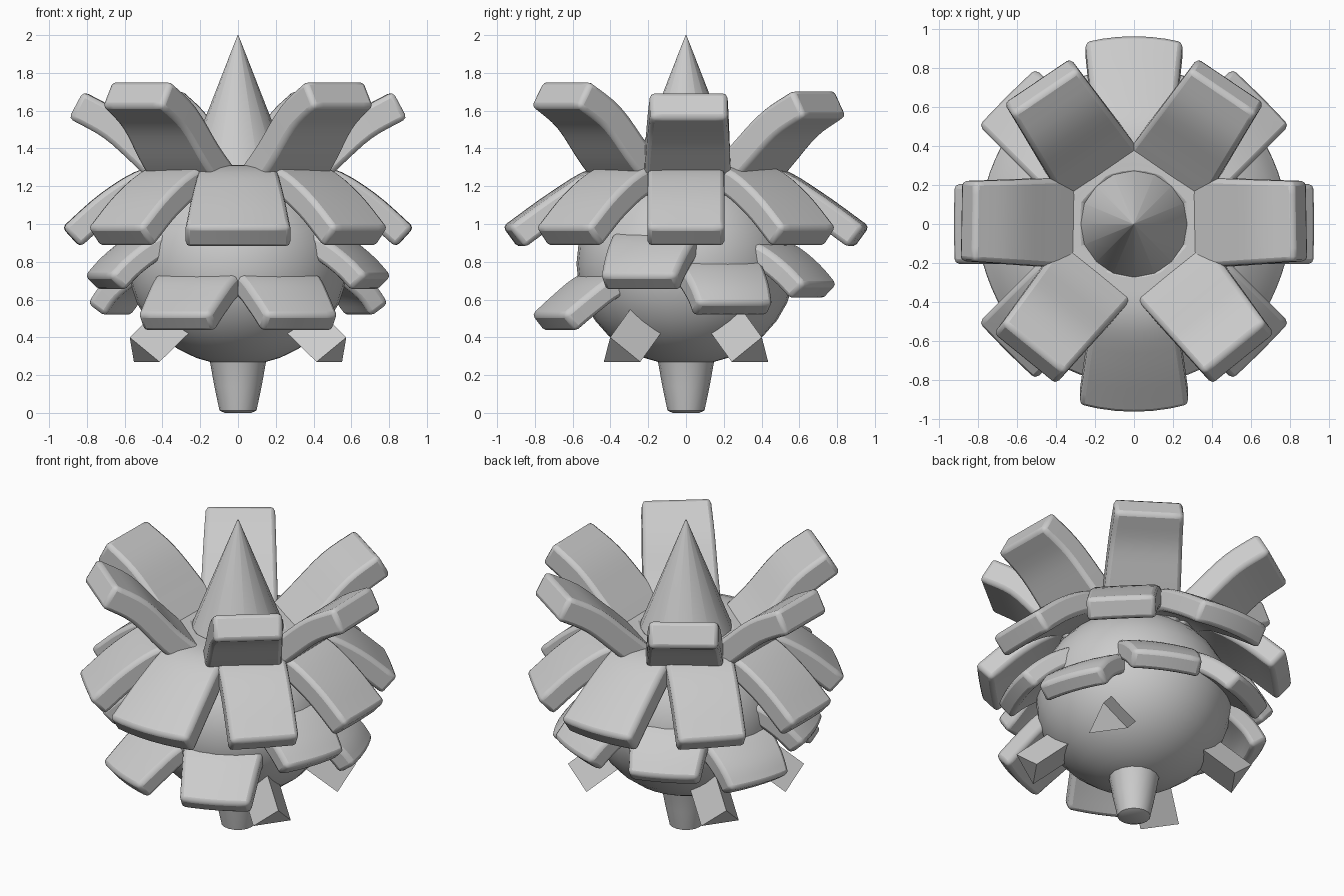
import bpy, bmesh, math
from mathutils import Vector

if "Cube" in bpy.data.objects:
    bpy.data.objects.remove(bpy.data.objects["Cube"])

grey = bpy.data.materials.new("plain grey")
grey.diffuse_color = (0.6, 0.6, 0.6, 1)
grey.use_nodes = True
grey.node_tree.nodes["Principled BSDF"].inputs["Base Color"].default_value = grey.diffuse_color


def finish(obj, angle=35):
    obj.data.materials.append(grey)
    bpy.ops.object.select_all(action='DESELECT')
    obj.select_set(True)
    bpy.context.view_layer.objects.active = obj
    bpy.ops.object.shade_smooth_by_angle(angle=math.radians(angle))


def make(name, bm):
    bmesh.ops.recalc_face_normals(bm, faces=bm.faces)
    me = bpy.data.meshes.new(name)
    bm.to_mesh(me)
    bm.free()
    obj = bpy.data.objects.new(name, me)
    bpy.context.collection.objects.link(obj)
    return obj


def smooth_path(points, steps=4):
    """Catmull-Rom samples through (radius, height) points."""
    p = [Vector(q) for q in points]
    p = [2 * p[0] - p[1]] + p + [2 * p[-1] - p[-2]]
    out = []
    for i in range(1, len(p) - 2):
        for k in range(steps):
            t = k / steps
            a, b, c, d = p[i - 1:i + 3]
            out.append(0.5 * (2 * b + (c - a) * t + (2 * a - 5 * b + 4 * c - d) * t * t
                              + (3 * b - a - 3 * c + d) * t ** 3))
    return out + [p[-2]]


def scale_leaf(name, angle, path, w0, w1, thick, arc=0.0, bevel=0.025):
    """Thick curved plate swept outward along a radius/height path."""
    bm = bmesh.new()
    pts, nu = smooth_path(path), 6
    ca, sa = math.cos(angle), math.sin(angle)
    rings = []
    for i, p in enumerate(pts):
        d = (pts[min(i + 1, len(pts) - 1)] - pts[max(i - 1, 0)]).normalized()
        n = Vector((-d.y, d.x)) * thick / 2
        w = w0 + (w1 - w0) * i / (len(pts) - 1)
        ring = []
        for side in (1, -1):
            q = p + n * side
            for j in range(nu + 1):
                v = side * w * (j / nu - 0.5)
                u = q.x - arc * v * v / (2 * max(p.x, 0.3))
                ring.append(bm.verts.new((u * ca - v * sa, u * sa + v * ca, q.y)))
        rings.append(ring)
    m = len(rings[0])
    for a, b in zip(rings, rings[1:]):
        for j in range(m):
            bm.faces.new((a[j], a[(j + 1) % m], b[(j + 1) % m], b[j]))
    # caps as strips of quads
    for r in (rings[0], rings[-1]):
        for j in range(nu):
            bm.faces.new((r[j], r[j + 1], r[m - 2 - j], r[m - 1 - j]))
    obj = make(name, bm)
    mod = obj.modifiers.new("edge rounding", 'BEVEL')
    mod.width, mod.segments = bevel, 2
    mod.limit_method, mod.angle_limit = 'ANGLE', math.radians(50)
    finish(obj, 40)


def spur(name, angle):
    """Triangular prism with its ridge on the upper, outer side."""
    bm = bmesh.new()
    ca, sa = math.cos(angle), math.sin(angle)
    tip, root = [[bm.verts.new(((r + dr) * ca - v * sa, (r + dr) * sa + v * ca, z + dz))
                  for r, v, z in ((0.59, -0.118, 0.27), (0.59, 0.118, 0.27), (0.70, 0, 0.40))]
                 for dr, dz in ((0, 0), (-0.25, 0.20))]
    for k in range(3):
        bm.faces.new((tip[k], tip[(k + 1) % 3], root[(k + 1) % 3], root[k]))
    bm.faces.new(tip)
    bm.faces.new(root)
    finish(make(name, bm))


def lathe(name, profile, sides, angle=35):
    bm = bmesh.new()
    rings = [[bm.verts.new((r * math.cos(2 * math.pi * k / sides),
                            r * math.sin(2 * math.pi * k / sides), z))
              for k in range(sides)] for r, z in profile]
    for a, b in zip(rings, rings[1:]):
        for k in range(sides):
            bm.faces.new((a[k], a[(k + 1) % sides], b[(k + 1) % sides], b[k]))
    bm.faces.new(rings[0])
    bm.faces.new(rings[-1])
    finish(make(name, bm), angle)


# round core
bpy.ops.mesh.primitive_uv_sphere_add(segments=32, ring_count=16, location=(0, 0, 0.79))
core = bpy.context.object
core.name = "core"
core.scale = (0.58, 0.58, 0.54)
finish(core)

# pointed top and tapered stem
lathe("top_cone", [(0.315, 1.20), (0.008, 1.985), (0.001, 2.0)], 16, 40)
lathe("stem", [(0.07, 0.0), (0.098, 0.012), (0.125, 0.14), (0.15, 0.28), (0.17, 0.34)], 16, 50)

# crown leaves pointing up and out: (angle, height lift)
for deg, lift in ((1, 0), (179, 0), (56, 0.01), (124, 0.01), (-51, 0.06), (-129, 0.06)):
    scale_leaf("crown_leaf", math.radians(deg),
               [(0.30, 1.19), (0.48, 1.36), (0.66, 1.52 + lift * .7), (0.855, 1.63 + lift)],
               0.47, 0.41, 0.16)

# upper drooping ring of eight, front and back ones fan out
for k in range(8):
    fan = k in (2, 6)
    wide = {2: 0.50, 6: 0.56}.get(k, 0.41)
    tip = 0.93 if fan else 0.885
    scale_leaf("upper_scale", math.radians(45 * k),
               [(0.25, 1.24), (0.47, 1.23), (0.68, 1.11), (tip, 0.93)],
               0.34 if fan else 0.41, wide, 0.14, 0.9 if fan else 0.2)

# middle ring at staggered heights: (angle, tip height, tip radius), mirrored in x
for deg, tip, rad in ((-65, 0.475, 0.79), (-19, 0.685, 0.765), (20, 0.545, 0.745), (65, 0.64, 0.765)):
    for a in (deg, 180 - deg):
        scale_leaf("middle_scale", math.radians(a),
                   [(0.42, tip + 0.24), (0.55, tip + 0.19), (0.67, tip + 0.10), (rad, tip)],
                   0.50, 0.42, 0.12, 0.7)

# small lower spurs
for deg in (35, 145, -35, -145):
    spur("lower_spur", math.radians(deg))
